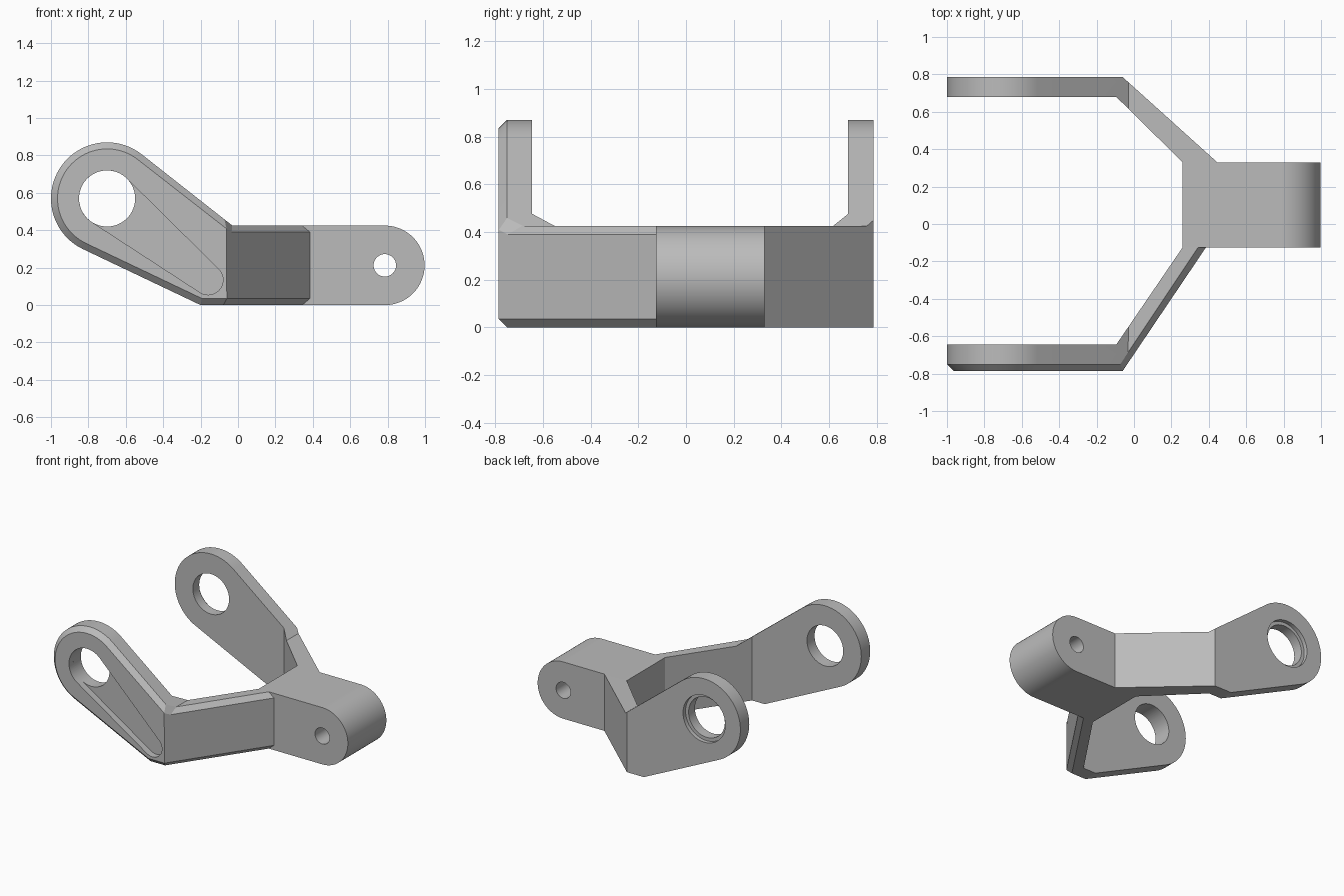
import bpy, bmesh, math
from mathutils import Vector

cube = bpy.data.objects.get("Cube")
if cube:
    bpy.data.objects.remove(cube, do_unlink=True)

HEIGHT = 0.425
EYE, EYE_R, BORE_R = (-0.7, 0.57), 0.3, 0.15
PIN, PIN_R = (0.785, HEIGHT / 2), 0.06
HUB_FRONT, HUB_BACK, HUB_X = -0.125, 0.33, 0.26
BEND, SIDE = -0.06, 0.785

grey = bpy.data.materials.new("plain grey")
grey.use_nodes = True
grey.diffuse_color = (0.5, 0.5, 0.5, 1)
grey.node_tree.nodes["Principled BSDF"].inputs["Base Color"].default_value = grey.diffuse_color


def arc(c, r, a0, a1, n=48):
    return [(c[0] + r * math.cos(a0 + (a1 - a0) * i / n),
             c[1] + r * math.sin(a0 + (a1 - a0) * i / n)) for i in range(n + 1)]


def circle(c, r):
    return arc(c, r, 0, 2 * math.pi, 64)[:-1]


def slot(c1, r1, c2, r2):
    """Outline wrapped around two circles."""
    d = Vector(c2) - Vector(c1)
    a, b = math.atan2(d.y, d.x), math.acos((r1 - r2) / d.length)
    return arc(c1, r1, a + b, a + 2 * math.pi - b) + arc(c2, r2, a - b, a + b, 24)


def prism(name, outline, lo, hi, upright=False):
    """Extrude an outline along y, or along z when upright."""
    bm = bmesh.new()
    place = (lambda p, h: (p[0], p[1], h)) if upright else (lambda p, h: (p[0], h, p[1]))
    face = bm.faces.new([bm.verts.new(place(p, lo)) for p in outline])
    new = bmesh.ops.extrude_face_region(bm, geom=[face])["geom"]
    move = Vector((0, 0, hi - lo)) if upright else Vector((0, hi - lo, 0))
    bmesh.ops.translate(bm, vec=move, verts=[v for v in new if isinstance(v, bmesh.types.BMVert)])
    bmesh.ops.recalc_face_normals(bm, faces=bm.faces)
    mesh = bpy.data.meshes.new(name)
    bm.to_mesh(mesh)
    bm.free()
    obj = bpy.data.objects.new(name, mesh)
    bpy.context.collection.objects.link(obj)
    mesh.materials.append(grey)
    return obj


def combine(obj, cutter, operation="DIFFERENCE"):
    bpy.context.view_layer.objects.active = obj
    mod = obj.modifiers.new("cut", "BOOLEAN")
    mod.operation, mod.solver, mod.object = operation, "EXACT", cutter
    bpy.ops.object.modifier_apply(modifier=mod.name)
    bpy.data.objects.remove(cutter, do_unlink=True)


def finish(obj):
    bpy.ops.object.select_all(action="DESELECT")
    obj.select_set(True)
    bpy.context.view_layer.objects.active = obj
    bpy.ops.object.shade_smooth_by_angle(angle=math.radians(15))


def arm_profile():
    """Eye tapering by tangents into a straight bar."""
    def tangent(p, sign):
        d = Vector(p) - Vector(EYE)
        return math.atan2(d.y, d.x) + sign * math.acos(EYE_R / d.length)
    top, bottom = (-0.03, HEIGHT), (-0.2, 0)
    ring = arc(EYE, EYE_R, tangent(top, 1), tangent(bottom, -1) + 2 * math.pi)
    return ring + [bottom, (0.6, 0), (0.6, HEIGHT), top]


def make_arm(name, plan):
    arm = prism(name, arm_profile(), -1, 1)
    combine(arm, prism("plan", plan, -0.5, 1.5, True), "INTERSECT")
    return arm


def chamfer_outside(obj, normals, stop_y, size):
    """Chamfer the rim of the outward faces, leaving the hub joint sharp."""
    bm = bmesh.new()
    bm.from_mesh(obj.data)
    bm.normal_update()
    outer = {f for f in bm.faces if any(f.normal.dot(n) > 0.999 for n in normals)}
    rim = [e for e in bm.edges if sum(f in outer for f in e.link_faces) == 1
           and not all(v.co.y > stop_y for v in e.verts)]
    bmesh.ops.bevel(bm, geom=rim, offset=size, segments=1, profile=0.5,
                    affect="EDGES", clamp_overlap=False)
    bm.to_mesh(obj.data)
    bm.free()


# Hub with rounded end and pin hole
hub = prism("hub", [(HUB_X, HEIGHT), (HUB_X, 0)]
            + arc(PIN, HEIGHT / 2, -math.pi / 2, math.pi / 2), HUB_FRONT, HUB_BACK)
combine(hub, prism("pin", circle(PIN, PIN_R), -0.5, 0.5))

# Front arm: chamfered rim, bored eye, tapered pocket
corner, root = Vector((BEND, -SIDE)), Vector((0.385, HUB_FRONT))
front = make_arm("front_arm", [(-1.2, -SIDE), corner, root, (HUB_X, HUB_FRONT),
                               (-0.095, -0.645), (-1.2, -0.645)])
along = (root - corner).normalized()
chamfer_outside(front, [Vector((0, -1, 0)), Vector((along.y, -along.x, 0))],
                HUB_FRONT - 0.01, 0.035)
combine(front, prism("bore", circle(EYE, BORE_R), -0.9, -0.5))
combine(front, prism("pocket", slot(EYE, BORE_R, (-0.16, 0.135), 0.08), -0.9, -SIDE + 0.05))

# Back arm: bored eye with a stepped seat on the outside
back = make_arm("back_arm", [(-1.2, 0.68), (-0.095, 0.68), (HUB_X, HUB_BACK),
                             (0.445, HUB_BACK), (BEND, SIDE), (-1.2, SIDE)])
combine(back, prism("bore", circle(EYE, BORE_R), 0.5, 0.9))
combine(back, prism("seat", circle(EYE, 0.175), SIDE - 0.03, 0.9))

for part in (hub, front, back):
    finish(part)
